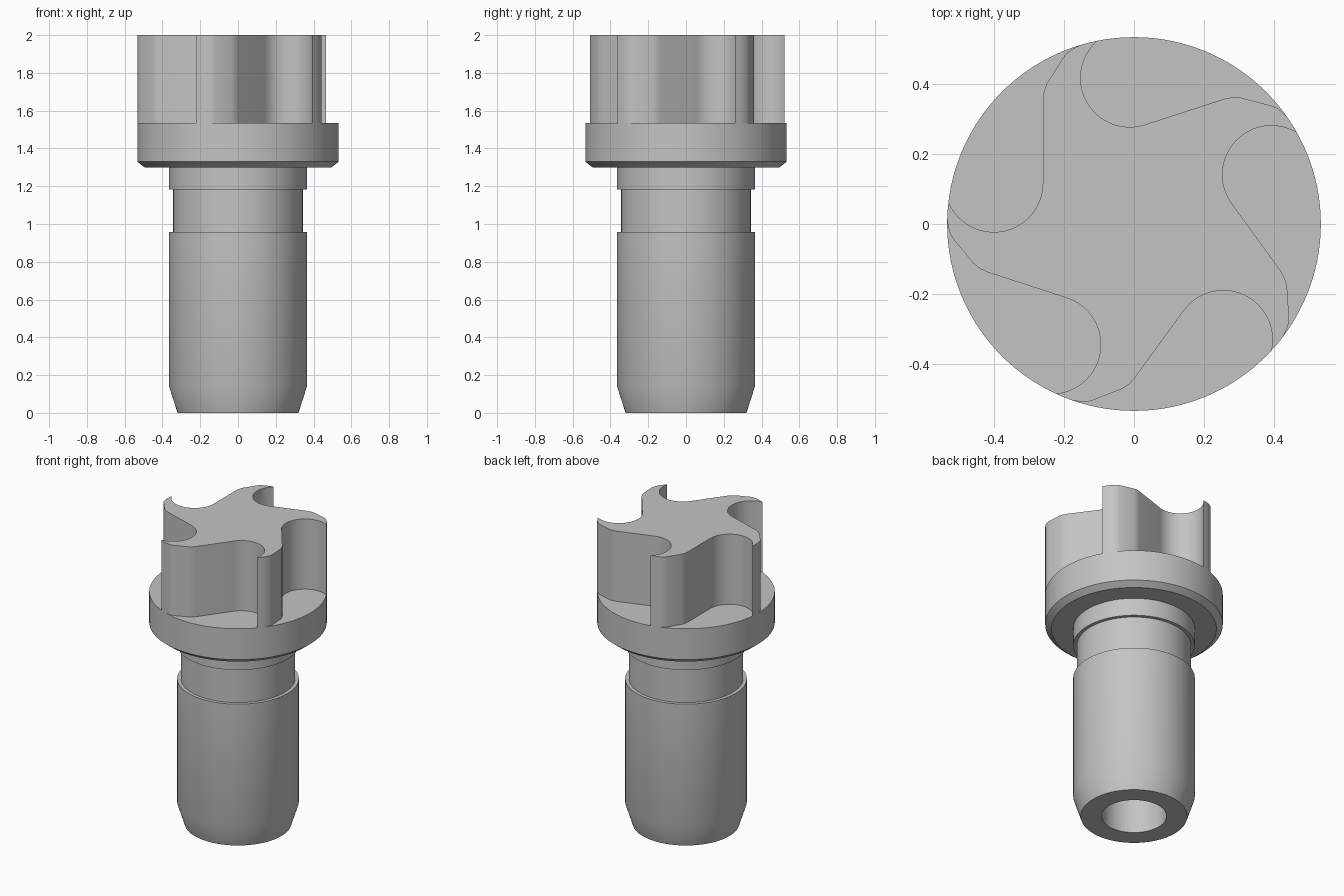
import bpy
import bmesh
from math import cos, sin, pi, radians, atan2
from mathutils import Matrix, Vector

cube = bpy.data.objects.get("Cube")
if cube:
    bpy.data.objects.remove(cube, do_unlink=True)

# Single plain metal colour
steel = bpy.data.materials.new("steel grey")
steel.use_nodes = True
steel.diffuse_color = (0.55, 0.55, 0.55, 1)
steel.node_tree.nodes["Principled BSDF"].inputs["Base Color"].default_value = (0.55, 0.55, 0.55, 1)


def finish(name, bm):
    bmesh.ops.remove_doubles(bm, verts=bm.verts, dist=1e-5)
    bmesh.ops.recalc_face_normals(bm, faces=bm.faces)
    mesh = bpy.data.meshes.new(name)
    bm.to_mesh(mesh)
    bm.free()
    mesh.materials.append(steel)
    obj = bpy.data.objects.new(name, mesh)
    bpy.context.collection.objects.link(obj)
    bpy.ops.object.select_all(action='DESELECT')
    obj.select_set(True)
    bpy.context.view_layer.objects.active = obj
    bpy.ops.object.shade_smooth_by_angle(angle=radians(30))


def lathe(name, profile, steps=128):
    bm = bmesh.new()
    verts = [bm.verts.new((r, 0, z)) for r, z in profile]
    edges = [bm.edges.new(pair) for pair in zip(verts, verts[1:])]
    bmesh.ops.spin(bm, geom=verts + edges, cent=(0, 0, 0), axis=(0, 0, 1),
                   angle=2 * pi, steps=steps, use_merge=True)
    finish(name, bm)


RIM = 0.533
SHOULDER = 1.535

# Shank, groove and collar, with a blind bore from below
lathe("shank_and_collar", [
    (0, 0.9), (0.195, 0.9), (0.195, 0), (0.32, 0), (0.365, 0.14),
    (0.365, 0.957), (0.343, 0.957), (0.343, 1.183), (0.365, 1.183),
    (0.365, 1.3), (0.495, 1.3), (RIM, 1.33), (RIM, SHOULDER), (0, SHOULDER)])

# One flute: round pocket, straight wall, then a bevelled tip out to the rim
pocket, radius = Vector((-0.4, 0.117)), 0.14
flute = []
for i in range(25):
    a = radians(203 + (360 - 203) * i / 24)
    flute.append(pocket + radius * Vector((cos(a), sin(a))))
flute += [Vector(p) for p in [(-0.26, 0.355), (-0.257, 0.378), (-0.249, 0.4),
                              (-0.2, 0.477), (-0.19, 0.489), (-0.177, 0.498)]]
for degrees in (106.8, 104.8, 102.9):
    a = radians(degrees)
    flute.append(RIM * Vector((cos(a), sin(a))))
flute[0] = flute[0].normalized() * RIM

# Five-armed cutter head
bm = bmesh.new()
outline = []
for k in range(5):
    turn = Matrix.Rotation(-2 * pi * k / 5, 2)
    for p in flute:
        q = turn @ p
        outline.append(bm.verts.new((q.x, q.y, SHOULDER)))
base = bm.faces.new(outline)
top = bmesh.ops.extrude_face_region(bm, geom=[base], use_keep_orig=True)
bmesh.ops.translate(bm, vec=(0, 0, 2 - SHOULDER),
                    verts=[v for v in top["geom"] if isinstance(v, bmesh.types.BMVert)])
finish("fluted_head", bm)
